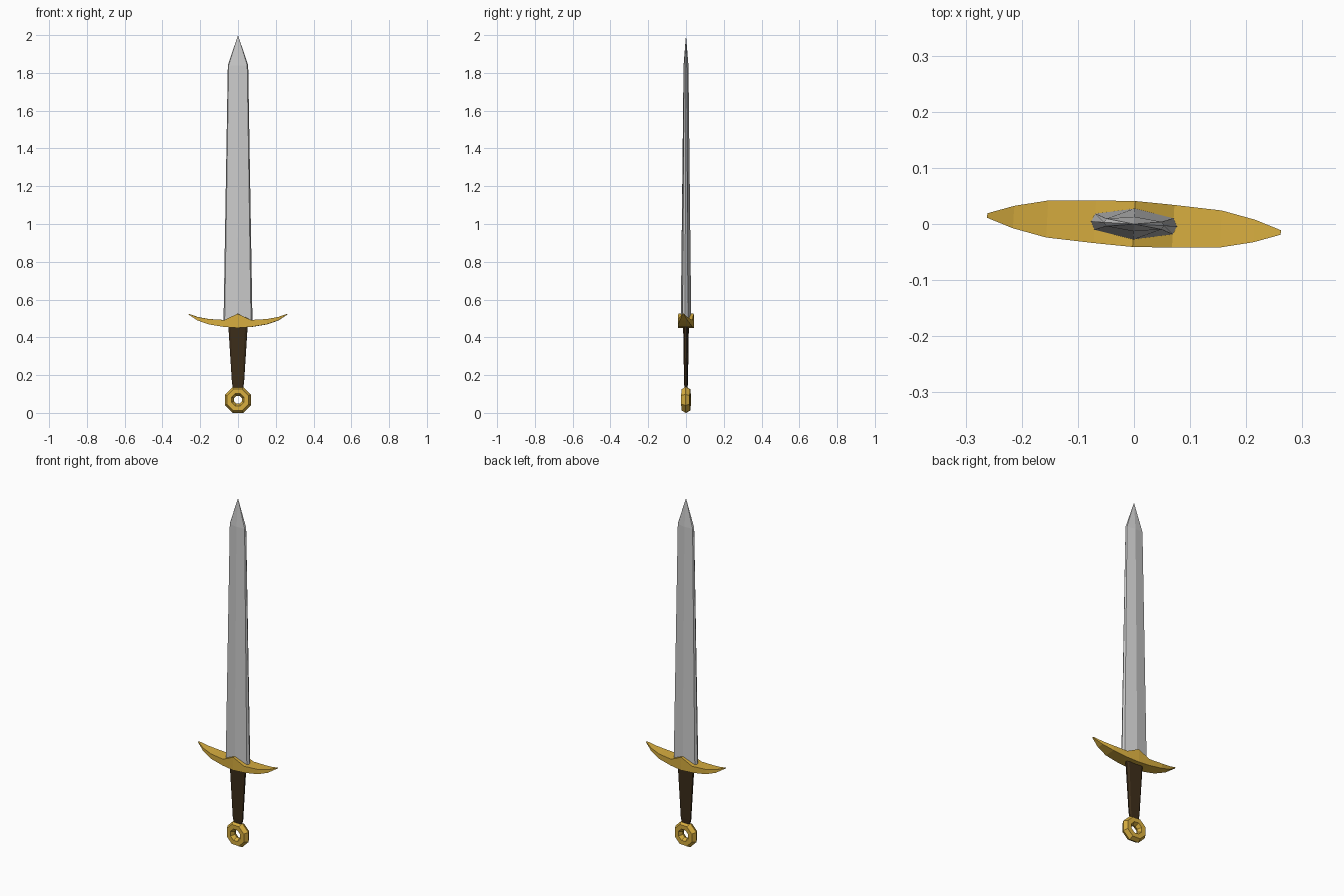
import bpy, bmesh
from math import radians, cos, sin, pi
from mathutils import Matrix

if "Cube" in bpy.data.objects:
    bpy.data.objects.remove(bpy.data.objects["Cube"])

TURN = Matrix.Rotation(radians(-3.3), 4, 'Z')  # the whole sword is turned slightly


def material(name, rgb):
    m = bpy.data.materials.new(name)
    m.diffuse_color = (*rgb, 1)
    m.use_nodes = True
    m.node_tree.nodes["Principled BSDF"].inputs["Base Color"].default_value = m.diffuse_color
    return m


gold = material("gold", (0.68, 0.42, 0.05))
leather = material("leather", (0.045, 0.026, 0.01))


def loft(name, rings, mat=None, wrap=False):
    """Skin equal-length rings of points; cap the ends or close into a loop."""
    bm = bmesh.new()
    vr = [[bm.verts.new(p) for p in r] for r in rings]
    pairs = list(zip(vr, vr[1:])) + ([(vr[-1], vr[0])] if wrap else [])
    for a, b in pairs:
        n = len(a)
        for i in range(n):
            j = (i + 1) % n
            bm.faces.new((a[i], a[j], b[j], b[i]))
    if not wrap:
        bm.faces.new(vr[0])
        bm.faces.new(vr[-1])
    bmesh.ops.remove_doubles(bm, verts=bm.verts, dist=0.0005)
    bmesh.ops.recalc_face_normals(bm, faces=bm.faces)
    bm.transform(TURN)
    me = bpy.data.meshes.new(name)
    bm.to_mesh(me)
    bm.free()
    ob = bpy.data.objects.new(name, me)
    bpy.context.collection.objects.link(ob)
    if mat:
        me.materials.append(mat)
    return ob


# Blade: ridged section with bevelled cutting edges, (z, half width, half thickness)
def blade_ring(z, w, t):
    e, s = w * 0.91, t * 0.52
    return [(w, 0, z), (e, s, z), (0, t, z), (-e, s, z),
            (-w, 0, z), (-e, -s, z), (0, -t, z), (e, -s, z)]


loft("blade", [blade_ring(*s) for s in
               [(0.47, 0.077, 0.028), (1.84, 0.054, 0.013), (2.0, 0.0002, 0.0001)]])

# Crossguard: half stations (x, bottom z, top z, half depth), mirrored
half = [(0.0, 0.450, 0.525, 0.041), (0.07, 0.455, 0.492, 0.038),
        (0.155, 0.469, 0.497, 0.033), (0.215, 0.490, 0.508, 0.020),
        (0.262, 0.521, 0.525, 0.004)]
stations = [(-x, b, t, d) for x, b, t, d in reversed(half[1:])] + half
loft("crossguard", [[(x, -d, b), (x, d, b), (x, d, t), (x, -d, t)]
                    for x, b, t, d in stations], gold)


# Grip: flattened octagonal handle
def grip_ring(z, w, t):
    return [(w, t * 0.4, z), (w * 0.75, t, z), (-w * 0.75, t, z), (-w, t * 0.4, z),
            (-w, -t * 0.4, z), (-w * 0.75, -t, z), (w * 0.75, -t, z), (w, -t * 0.4, z)]


loft("grip", [grip_ring(*s) for s in
              [(0.13, 0.026, 0.007), (0.16, 0.032, 0.009), (0.46, 0.051, 0.013)]], leather)

# Pommel: eight-sided ring with hexagonal section
R, r, cz = 0.048, 0.026, 0.069
rings = []
for i in range(8):
    a = (i + 0.5) * pi / 4
    rings.append([((R + r * cos(k * pi / 3)) * cos(a), r * sin(k * pi / 3),
                   cz + (R + r * cos(k * pi / 3)) * sin(a)) for k in range(6)])
loft("pommel", rings, gold, wrap=True)
